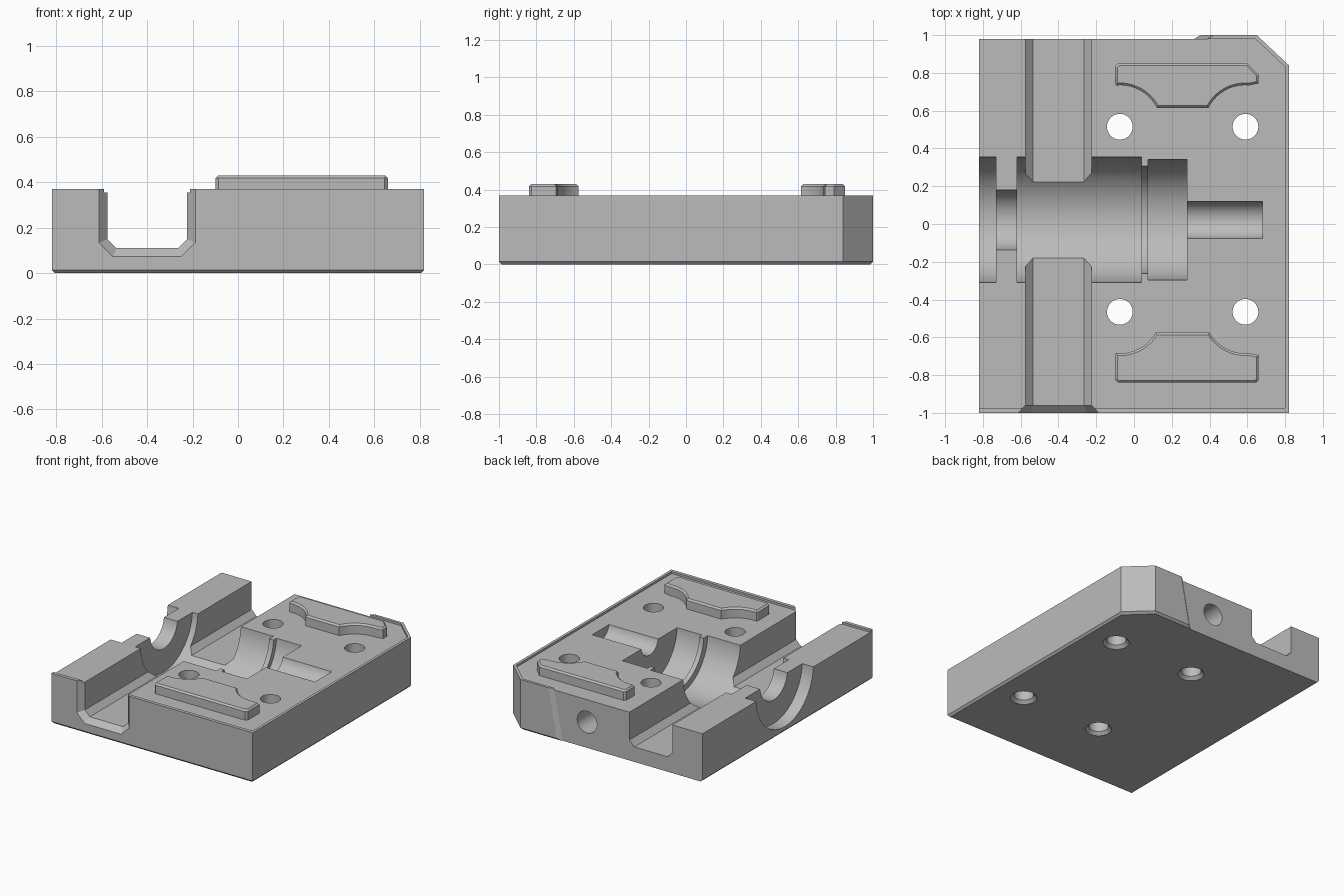
import bpy, bmesh, math
from mathutils import Matrix, Vector

cube = bpy.data.objects.get("Cube")
if cube:
    bpy.data.objects.remove(cube, do_unlink=True)

metal = bpy.data.materials.new("plain grey metal")
metal.use_nodes = True
grey = (0.5, 0.5, 0.5, 1)
metal.diffuse_color = grey
metal.node_tree.nodes["Principled BSDF"].inputs["Base Color"].default_value = grey


def loft(name, rings):
    """Closed solid through rings that share one point count."""
    bm = bmesh.new()
    rows = [[bm.verts.new(p) for p in ring] for ring in rings]
    n = len(rows[0])
    for a, b in zip(rows, rows[1:]):
        for i in range(n):
            j = (i + 1) % n
            bm.faces.new((a[i], a[j], b[j], b[i]))
    bm.faces.new(rows[0][::-1])
    bm.faces.new(rows[-1])
    bmesh.ops.recalc_face_normals(bm, faces=bm.faces)
    mesh = bpy.data.meshes.new(name)
    bm.to_mesh(mesh)
    bm.free()
    mesh.materials.append(metal)
    obj = bpy.data.objects.new(name, mesh)
    bpy.context.collection.objects.link(obj)
    return obj


def flat(points, z):
    return [(x, y, z) for x, y in points]


def lathe(name, profile, matrix, sides=64):
    """Turned solid: profile of (distance along axis, radius)."""
    angles = [math.tau * (i + 0.5) / sides for i in range(sides)]
    return loft(name, [[matrix @ Vector((r * math.cos(a), r * math.sin(a), h))
                        for a in angles] for h, r in profile])


def activate(obj):
    bpy.ops.object.select_all(action="DESELECT")
    obj.select_set(True)
    bpy.context.view_layer.objects.active = obj


def cut(target, cutter):
    cutter.hide_render = True
    mod = target.modifiers.new("cut", "BOOLEAN")
    mod.operation = "DIFFERENCE"
    mod.solver = "EXACT"
    mod.object = cutter
    activate(target)
    bpy.ops.object.modifier_apply(modifier=mod.name)
    bpy.data.objects.remove(cutter, do_unlink=True)


# Block with one clipped corner and a chamfered underside
outline = [(-0.82, -1), (0.82, -1), (0.82, 0.84), (0.65, 1), (-0.82, 1)]
inset = [(x * 0.982, y * 0.985) for x, y in outline]
block = loft("block", [flat(inset, 0), flat(outline, 0.015), flat(outline, 0.37)])

# Set-back rear face with a slanted end
def rear_ring(z):
    x = 0.32 + 0.19 * z
    return flat([(-1, 0.98), (x, 0.98), (x + 0.15, 1.08), (-1, 1.08)], z)

cut(block, loft("rear_cutter", [rear_ring(-0.1), rear_ring(0.5)]))

# Sunken top that leaves a thin rim
recess = [(-1, -0.975), (0.8, -0.975), (0.8, 0.832), (0.642, 0.98),
          (0.39, 0.98), (0.39, 1.1), (-1, 1.1)]
cut(block, loft("recess_cutter", [flat(recess, 0.355), flat(recess, 0.6)]))

# Cross channel with a flared front mouth
def channel_ring(y, d):
    half = [(0.175 + d, 0.6), (0.175 + d, 0.15 - 0.4 * d), (0.135 + 0.4 * d, 0.11 - d)]
    pts = half + [(-x, z) for x, z in reversed(half)]
    return [(x - 0.4, y, z) for x, z in pts]

cut(block, loft("channel_cutter", [channel_ring(-1.1, 0), channel_ring(1.1, 0)]))
cut(block, loft("mouth_cutter", [channel_ring(-1.04, 0.074), channel_ring(-0.938, -0.02)]))

# Stepped half-round bore
steps = [(-0.9, -0.73, 0.333), (-0.73, -0.62, 0.16), (-0.62, 0.04, 0.333),
         (0.04, 0.075, 0.285), (0.075, 0.28, 0.32), (0.28, 0.68, 0.1)]
bore = [(x, r) for a, b, r in steps for x in (a, b)]
along_x = Matrix.Translation((0, 0.022, 0.375)) @ Matrix.Rotation(math.pi / 2, 4, "Y")
cut(block, lathe("bore_cutter", bore, along_x, 96))

# Bolt holes, countersunk below
for x in (-0.075, 0.59):
    for y in (-0.465, 0.515):
        profile = [(-0.02, 0.11), (0.022, 0.068), (0.5, 0.068)]
        cut(block, lathe("bolt_cutter", profile, Matrix.Translation((x, y, 0)), 48))

# Blind hole in the rear face
along_y = Matrix.Translation((0.12, 0, 0.19)) @ Matrix.Rotation(-math.pi / 2, 4, "X")
cut(block, lathe("rear_hole_cutter", [(0.5, 0.08), (1.1, 0.08)], along_y, 48))

activate(block)
bpy.ops.object.shade_smooth_by_angle(angle=math.radians(25))


# Raised pads, scooped around the bolt holes
def pad(name, side, bolt_y, inner, outer, clip):
    r = 0.22
    start = math.asin((inner - bolt_y) / r)
    end = math.radians(95)
    arc = [start + (end - start) * i / 10 for i in range(11)]
    left = [(-0.075 + r * math.cos(a), bolt_y + r * math.sin(a)) for a in arc]
    right = [(0.59 - r * math.cos(a), bolt_y + r * math.sin(a)) for a in arc]
    shoulder = left[-1][1]
    pts = left + [(-0.1, shoulder + 0.01), (-0.1, outer - 0.015), (-0.085, outer),
                  (0.66 - clip, outer), (0.66, outer - clip),
                  (0.66, shoulder + 0.01)] + right[::-1]
    pts = [(x, side * y) for x, y in pts]
    obj = loft(name, [flat(pts, 0.35), flat(pts, 0.43)])
    # Chamfer the top edge
    bm = bmesh.new()
    bm.from_mesh(obj.data)
    rim = [e for e in bm.edges if all(v.co.z > 0.42 for v in e.verts)]
    bmesh.ops.bevel(bm, geom=rim, offset=0.012, segments=1, affect="EDGES")
    bm.to_mesh(obj.data)
    bm.free()
    activate(obj)
    bpy.ops.object.shade_smooth_by_angle(angle=math.radians(25))


pad("rear_pad", 1, 0.515, 0.615, 0.85, 0.06)
pad("front_pad", -1, 0.465, 0.575, 0.84, 0.015)
